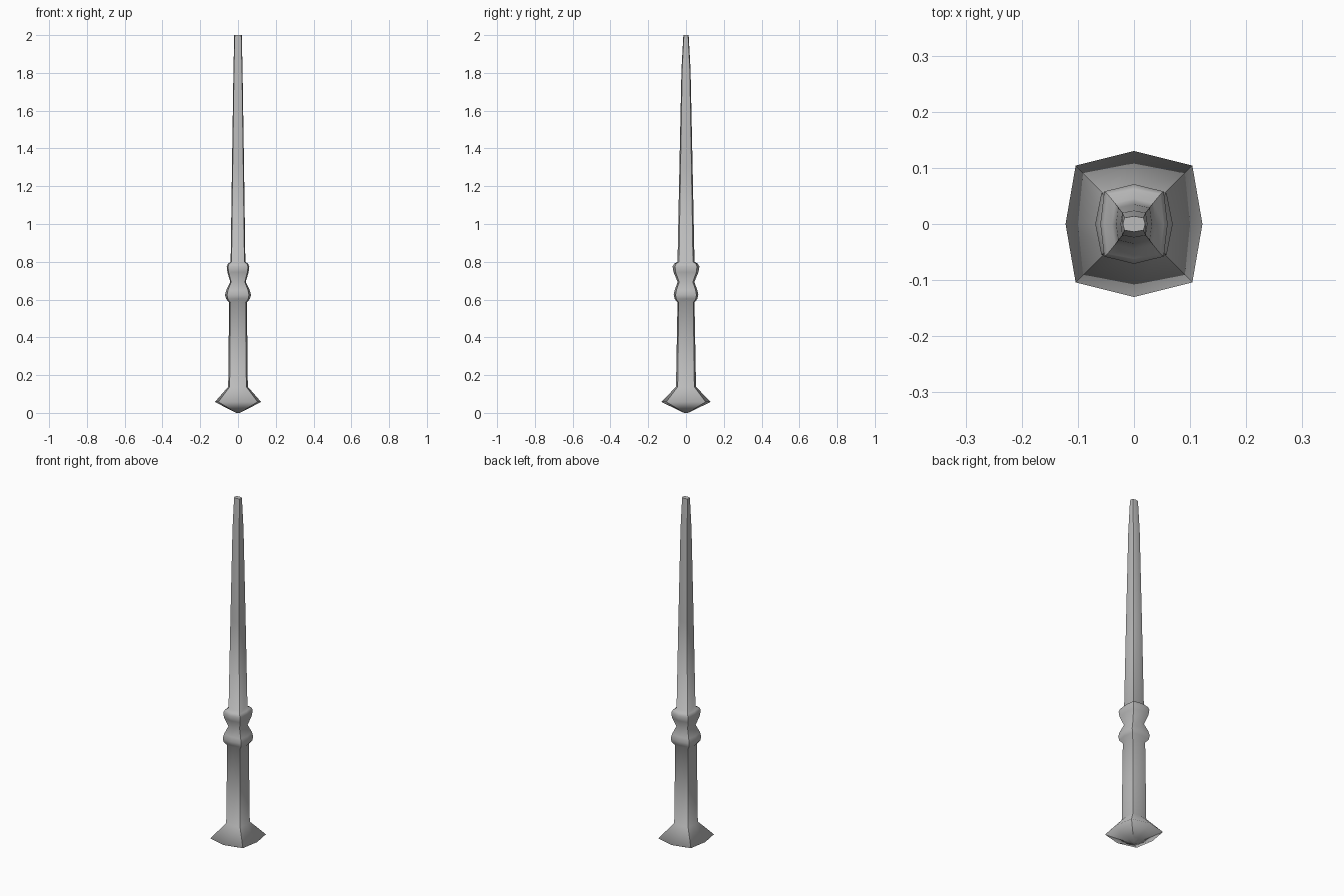
import bpy, bmesh


def loft(name, rings, grey):
    """Stack bowed-square rings: (z, corner_x, corner_y, mid_x, mid_y)."""
    bm = bmesh.new()
    loops = []
    for z, cx, cy, mx, my in rings:
        pts = [(mx, 0), (cx, cy), (0, my), (-cx, cy),
               (-mx, 0), (-cx, -cy), (0, -my), (cx, -cy)]
        loops.append([bm.verts.new((x, y, z)) for x, y in pts])
    for a, b in zip(loops, loops[1:]):
        for i in range(8):
            j = (i + 1) % 8
            bm.faces.new((a[i], a[j], b[j], b[i]))
    bm.faces.new(loops[0][::-1])
    tip = bm.faces.new(loops[-1])
    bmesh.ops.recalc_face_normals(bm, faces=bm.faces)

    # smooth along the length, crisp on the four corner lines and the tip
    for f in bm.faces:
        f.smooth = True
    for a, b in zip(loops, loops[1:]):
        for i in (1, 3, 5, 7):
            bm.edges.get((a[i], b[i])).smooth = False
    for e in tip.edges:
        e.smooth = False

    mesh = bpy.data.meshes.new(name)
    bm.to_mesh(mesh)
    bm.free()
    mat = bpy.data.materials.new("mid_grey")
    mat.diffuse_color = (grey, grey, grey, 1)
    mesh.materials.append(mat)
    obj = bpy.data.objects.new(name, mesh)
    bpy.context.collection.objects.link(obj)
    return obj


# Pommel, grip, double collar and tapering shaft as one continuous body
loft("wand_body", [
    # flared pommel
    (0.000, 0.008, 0.008, 0.010, 0.010),
    (0.013, 0.030, 0.030, 0.036, 0.038),
    (0.058, 0.104, 0.104, 0.122, 0.130),
    (0.138, 0.044, 0.044, 0.052, 0.053),
    # grip
    (0.585, 0.041, 0.039, 0.047, 0.045),
    # double collar
    (0.603, 0.054, 0.052, 0.063, 0.060),
    (0.625, 0.058, 0.055, 0.069, 0.065),
    (0.650, 0.053, 0.051, 0.062, 0.060),
    (0.693, 0.036, 0.036, 0.041, 0.044),
    (0.745, 0.050, 0.055, 0.056, 0.066),
    (0.775, 0.053, 0.058, 0.060, 0.071),
    (0.790, 0.047, 0.053, 0.053, 0.062),
    (0.800, 0.034, 0.037, 0.039, 0.045),
    # shaft and blunt tip
    (1.300, 0.028, 0.029, 0.032, 0.035),
    (1.820, 0.021, 0.020, 0.024, 0.024),
    (2.000, 0.017, 0.011, 0.020, 0.014),
], 0.5)
